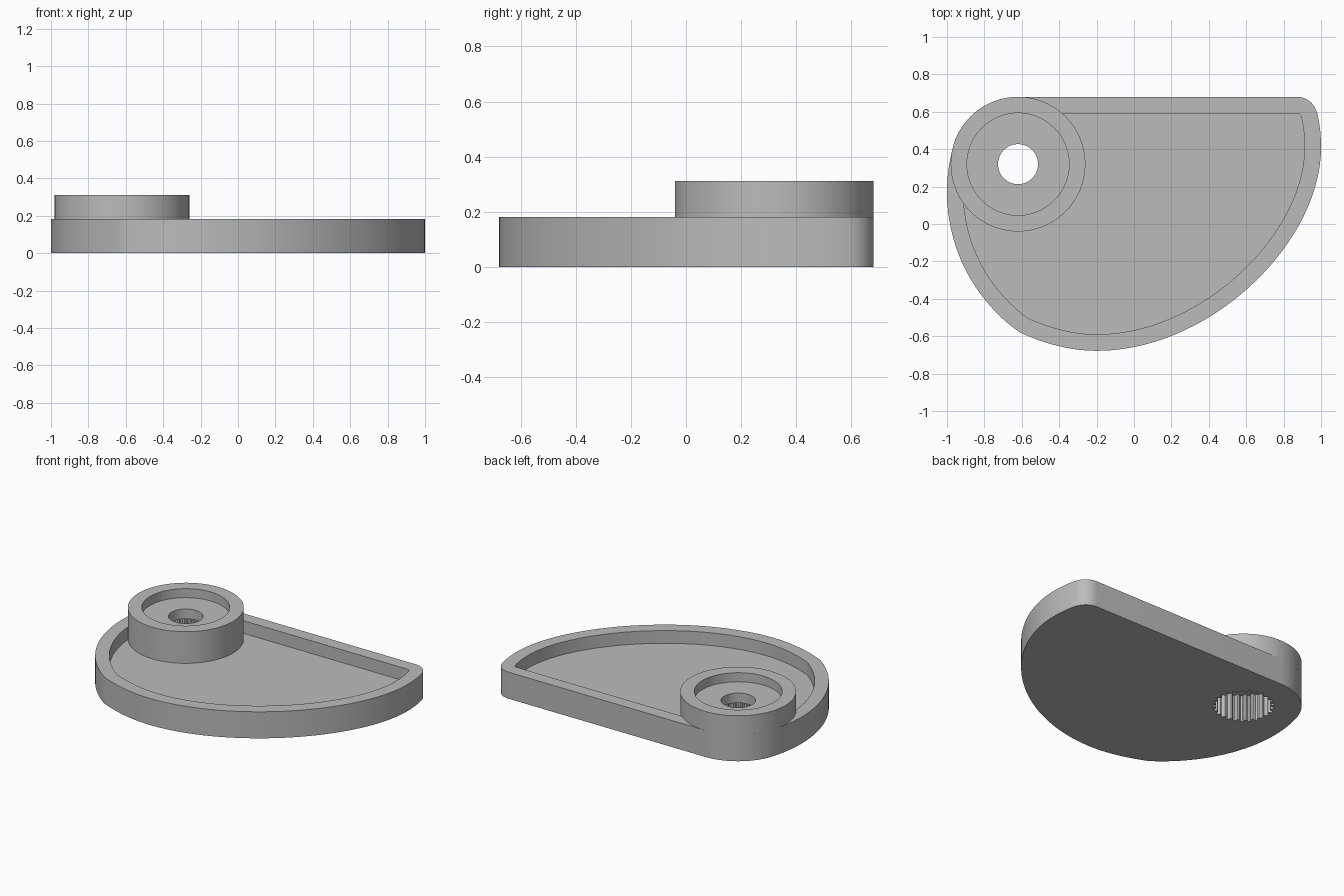
import bpy, bmesh
from math import sin, cos, radians, pi
from mathutils import Vector
from mathutils.geometry import interpolate_bezier

if "Cube" in bpy.data.objects:
    bpy.data.objects.remove(bpy.data.objects["Cube"], do_unlink=True)

grey = bpy.data.materials.new("plain_grey")
grey.use_nodes = True
colour = (0.5, 0.5, 0.5, 1)
grey.diffuse_color = colour
grey.node_tree.nodes["Principled BSDF"].inputs["Base Color"].default_value = colour

HUB = Vector((-0.62, 0.32))
HUB_R, BORE_R, HOLE_R = 0.36, 0.273, 0.107
PLATE_TOP, FLOOR, HUB_TOP, BORE_Z = 0.182, 0.095, 0.312, 0.25
WALL = 0.088


def arc(centre, r, a0, a1, n):
    steps = [radians(a0 + (a1 - a0) * i / n) for i in range(n)]
    return [Vector(centre) + Vector((r * cos(a), r * sin(a))) for a in steps]


def bezier(a, b, c, d, n):
    pts = interpolate_bezier(*(Vector((*p, 0)) for p in (a, b, c, d)), n + 1)
    return [p.to_2d() for p in pts[:-1]]


def inset(points, d):
    """Shift a counter-clockwise outline inwards, dropping folded points."""
    result = []
    for i, p in enumerate(points):
        t = (points[(i + 1) % len(points)] - points[i - 1]).normalized()
        q = p + Vector((-t.y, t.x)) * d
        if min((q - o).length for o in points) > d * 0.98:
            result.append(q)
    return result


def add_object(name, bm):
    bmesh.ops.recalc_face_normals(bm, faces=bm.faces)
    mesh = bpy.data.meshes.new(name)
    bm.to_mesh(mesh)
    bm.free()
    mesh.materials.append(grey)
    ob = bpy.data.objects.new(name, mesh)
    bpy.context.collection.objects.link(ob)
    return ob


def prism(name, points, z0, z1):
    bm = bmesh.new()
    face = bm.faces.new([bm.verts.new((p.x, p.y, z0)) for p in points])
    top = bmesh.ops.extrude_face_region(bm, geom=[face])["geom"]
    verts = [v for v in top if isinstance(v, bmesh.types.BMVert)]
    bmesh.ops.translate(bm, verts=verts, vec=(0, 0, z1 - z0))
    return add_object(name, bm)


def cut(ob, cutter):
    mod = ob.modifiers.new("cut", "BOOLEAN")
    mod.operation, mod.solver, mod.object = "DIFFERENCE", "EXACT", cutter
    graph = bpy.context.evaluated_depsgraph_get()
    mesh = bpy.data.meshes.new_from_object(ob.evaluated_get(graph))
    ob.modifiers.clear()
    ob.data = mesh
    bpy.data.objects.remove(cutter, do_unlink=True)


# Plate outline: hub arc, left arc, swept belly, rounded back corner
outline = arc(HUB, HUB_R, 90, 158.9, 20)
outline += arc((-0.083, 0.17), 0.917, 162.2, 234.9, 24)
outline += bezier((-0.61, -0.58), (-0.48, -0.64), (-0.34, -0.678), (-0.2, -0.678), 12)
outline += bezier((-0.2, -0.678), (0.41, -0.678), (1, -0.1), (1, 0.41), 48)
outline += bezier((1, 0.41), (1, 0.47), (0.995, 0.53), (0.98, 0.59), 8)
outline += bezier((0.98, 0.59), (0.965, 0.645), (0.925, 0.68), (0.87, 0.68), 10)
outline.append(Vector((0.87, 0.68)))
plate = prism("base_plate", outline, 0, PLATE_TOP)

# Shallow pocket that leaves a rim and the foot of the hub standing
pocket = prism("pocket_cutter", inset(outline, WALL), FLOOR, HUB_TOP)
cut(pocket, prism("hub_cutter", arc(HUB, HUB_R, 0, 360, 96), 0, 0.5))
cut(plate, pocket)

# Toothed socket under the hub
TEETH = 25
socket = []
for i in range(TEETH * 4):
    a = 2 * pi * (i + 0.5) / (TEETH * 4)
    r = 0.192 if i % 4 < 2 else 0.172
    socket.append(HUB + Vector((r * cos(a), r * sin(a))))
cut(plate, prism("socket_cutter", socket, -0.1, 0.4))
plate.name = "base_plate"

# Raised hub ring with counterbore and through hole
profile = [(HOLE_R, PLATE_TOP), (HUB_R, PLATE_TOP), (HUB_R, HUB_TOP),
           (BORE_R, HUB_TOP), (BORE_R, BORE_Z), (HOLE_R, BORE_Z)]
bm = bmesh.new()
ring = [bm.verts.new((HUB.x + r, HUB.y, z)) for r, z in profile]
edges = [bm.edges.new((ring[i - 1], ring[i])) for i in range(len(ring))]
bmesh.ops.spin(bm, geom=ring + edges, cent=(*HUB, 0), axis=(0, 0, 1),
               angle=2 * pi, steps=96, use_duplicate=False)
bmesh.ops.remove_doubles(bm, verts=bm.verts, dist=0.0001)
hub = add_object("hub_ring", bm)

# Smooth curved walls, crisp edges
bpy.ops.object.select_all(action="DESELECT")
for ob in (plate, hub):
    ob.select_set(True)
bpy.context.view_layer.objects.active = plate
bpy.ops.object.shade_smooth_by_angle(angle=radians(30))
